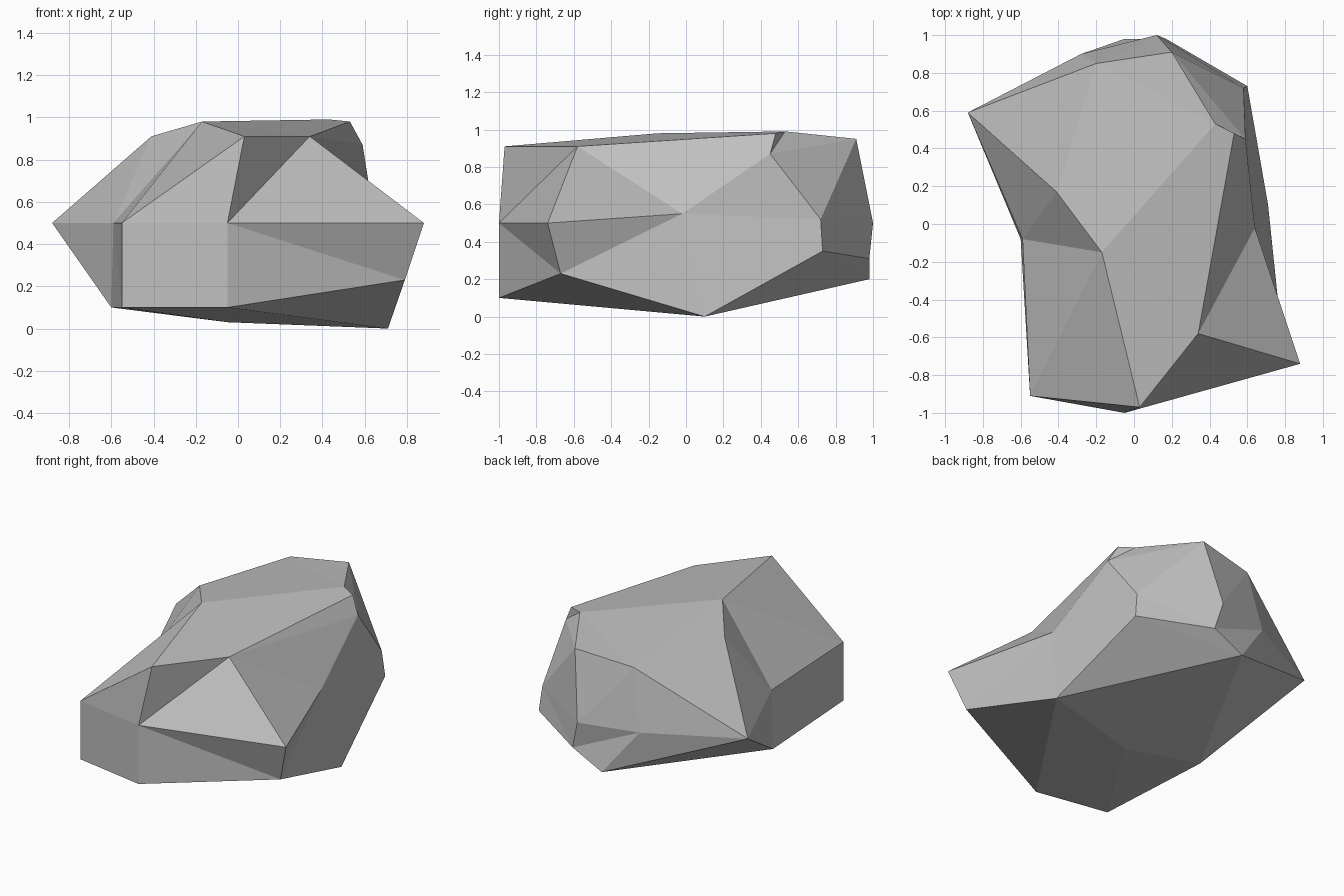
import bpy
import bmesh

default_cube = bpy.data.objects.get("Cube")
if default_cube:
    bpy.data.objects.remove(default_cube, do_unlink=True)

bm = bmesh.new()


def corners(*points):
    """Add a chain of corner vertices, counter-clockwise from the front."""
    return [bm.verts.new(p) for p in points]


def zip_chains(low, high, steps):
    """Join two chains with triangles; each step advances l(ow) or h(igh)."""
    i = j = 0
    for step in steps:
        a, b = low[i % len(low)], high[j % len(high)]
        if step == "l":
            i += 1
            c = low[i % len(low)]
        else:
            j += 1
            c = high[j % len(high)]
        if len({a, b, c}) == 3:
            bm.faces.new((a, b, c))


# Widest ring of the rock
waist = corners(
    (-.05, -1, .5), (.88, -.74, .5), (.64, -.02, .55), (.58, .72, .52),
    (.12, 1, .5), (-.28, .9, .5), (-.88, .59, .5), (-.59, -.08, .5),
    (-.55, -.91, .5))

# Shoulder ring around the top
shoulder = corners(
    (.03, -.97, .91), (.34, -.58, .91), (.59, .45, .87), (.2, .91, .95),
    (-.2, .85, .905), (-.41, .17, .91), (-.17, -.15, .98))
front_top, front_left, side_left, back_left, back_top, side_right, peak = shoulder

# Lower ring and underside point
foot = corners(
    (-.05, -1, .1), (.79, -.67, .23), (.71, .1, 0), (.6, .73, .35),
    (.17, .98, .31), (-.05, .98, .2), (-.6, -.08, .1), (-.55, -.91, .1))
underside = corners((-.05, -.14, .03))

# Small chipped ridge on the top
chip, ridge = corners((.53, .48, .98), (.43, .53, .99))

# Sides
zip_chains(waist, shoulder, "hllhlhlhllhlhlhl")
zip_chains(foot, waist, "lhhllhlhhlhlhlhlh")

# Top: main slab, then the sloping edge beside the ridge
zip_chains([front_top, peak, side_right], [front_left, ridge, back_top], "lhhl")
zip_chains([front_left, side_left, back_left, back_top],
           [front_left, chip, ridge, back_top], "hlhllh")
bm.faces.new((front_left, chip, ridge))

# Underside: sloping back-left facets, then a fan round the low point
base = [foot[0], foot[2], *foot[5:]]
zip_chains(foot[:6], base[:3], "lhllhll")
zip_chains(base, underside, "l" * len(base))

bmesh.ops.recalc_face_normals(bm, faces=bm.faces)
mesh = bpy.data.meshes.new("rock")
bm.to_mesh(mesh)
bm.free()
mesh.shade_flat()

# Stone colour
stone = bpy.data.materials.new("stone grey")
stone.use_nodes = True
grey = (.52, .52, .52, 1)
stone.diffuse_color = grey
stone.node_tree.nodes["Principled BSDF"].inputs["Base Color"].default_value = grey
mesh.materials.append(stone)

rock = bpy.data.objects.new("rock", mesh)
bpy.context.collection.objects.link(rock)
